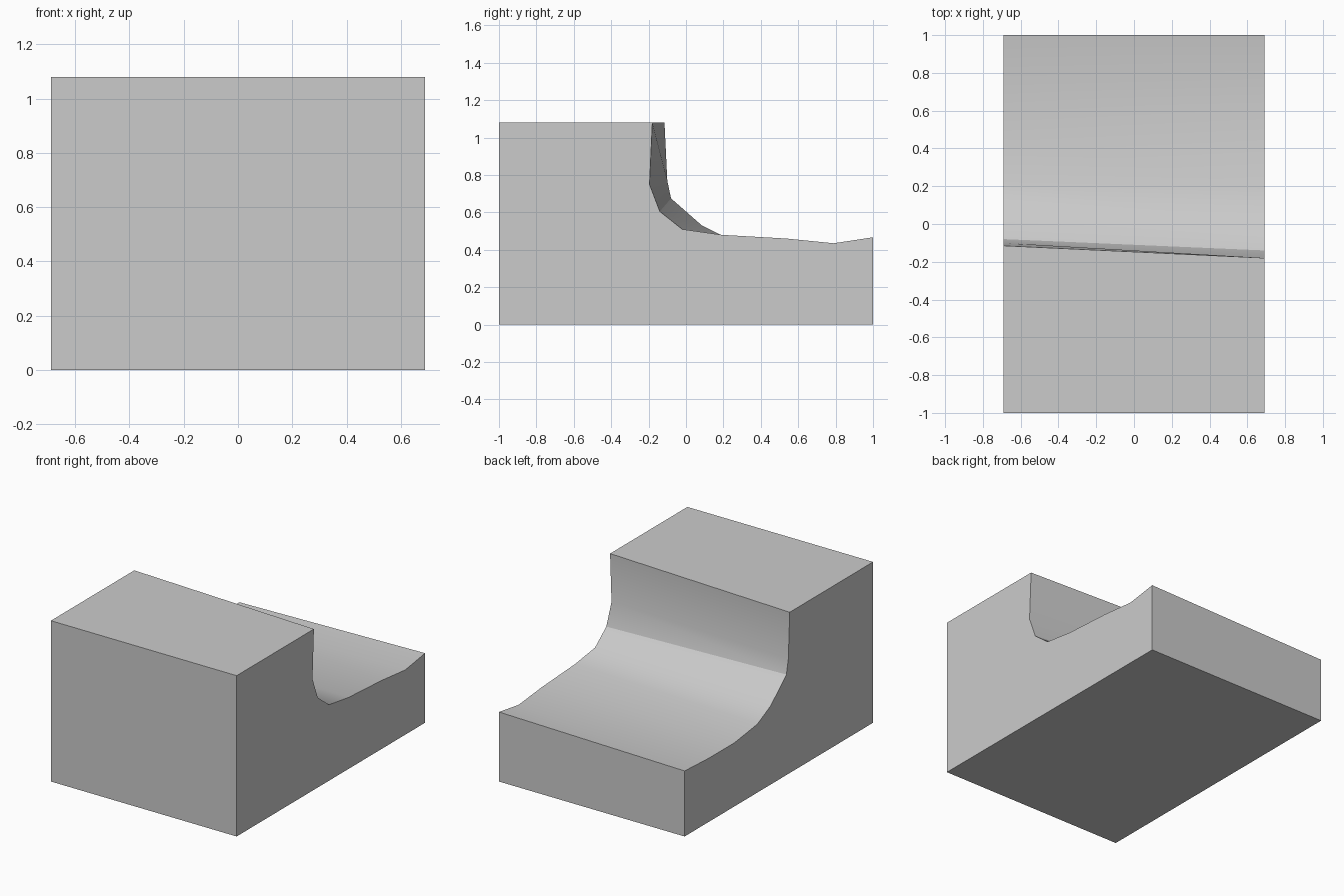
import bpy
import bmesh
import math

default_cube = bpy.data.objects.get("Cube")
if default_cube:
    bpy.data.objects.remove(default_cube, do_unlink=True)

HALF_WIDTH, HALF_DEPTH = 0.69, 1.0

# Plain grey surface
grey = bpy.data.materials.new("plain_grey")
grey.use_nodes = True
colour = (0.6, 0.6, 0.6, 1)
grey.diffuse_color = colour
grey.node_tree.nodes["Principled BSDF"].inputs["Base Color"].default_value = colour

# Scooped profile on each side, as (y, z) from the top edge to the back lip
left_scoop = [(-0.18, 1.08), (-0.195, 0.75), (-0.14, 0.605), (-0.02, 0.51),
              (0.19, 0.48), (0.54, 0.46), (0.79, 0.435), (HALF_DEPTH, 0.467)]
right_scoop = [(-0.115, 1.08), (-0.10, 0.77), (-0.08, 0.675), (0.085, 0.53),
               (0.227, 0.46), (0.473, 0.427), (0.75, 0.428), (HALF_DEPTH, 0.44)]


def side_outline(bm, x, scoop):
    """Close a scoop profile with the block's square corners."""
    points = [(HALF_DEPTH, 0), (-HALF_DEPTH, 0), (-HALF_DEPTH, 1.08)] + scoop
    return [bm.verts.new((x, y, z)) for y, z in points]


# Block: two side outlines bridged by a strip of faces
bm = bmesh.new()
left = side_outline(bm, HALF_WIDTH, left_scoop)
right = side_outline(bm, -HALF_WIDTH, right_scoop)
bm.faces.new(left)
bm.faces.new(right)
for i in range(len(left)):
    j = (i + 1) % len(left)
    bm.faces.new((left[i], left[j], right[j], right[i]))
bmesh.ops.recalc_face_normals(bm, faces=bm.faces)

mesh = bpy.data.meshes.new("scooped_block")
bm.to_mesh(mesh)
bm.free()
mesh.materials.append(grey)
block = bpy.data.objects.new("scooped_block", mesh)
bpy.context.collection.objects.link(block)

# Smooth the curved scoop, keep the block corners sharp
bpy.ops.object.select_all(action="DESELECT")
block.select_set(True)
bpy.context.view_layer.objects.active = block
bpy.ops.object.shade_smooth_by_angle(angle=math.radians(30))
